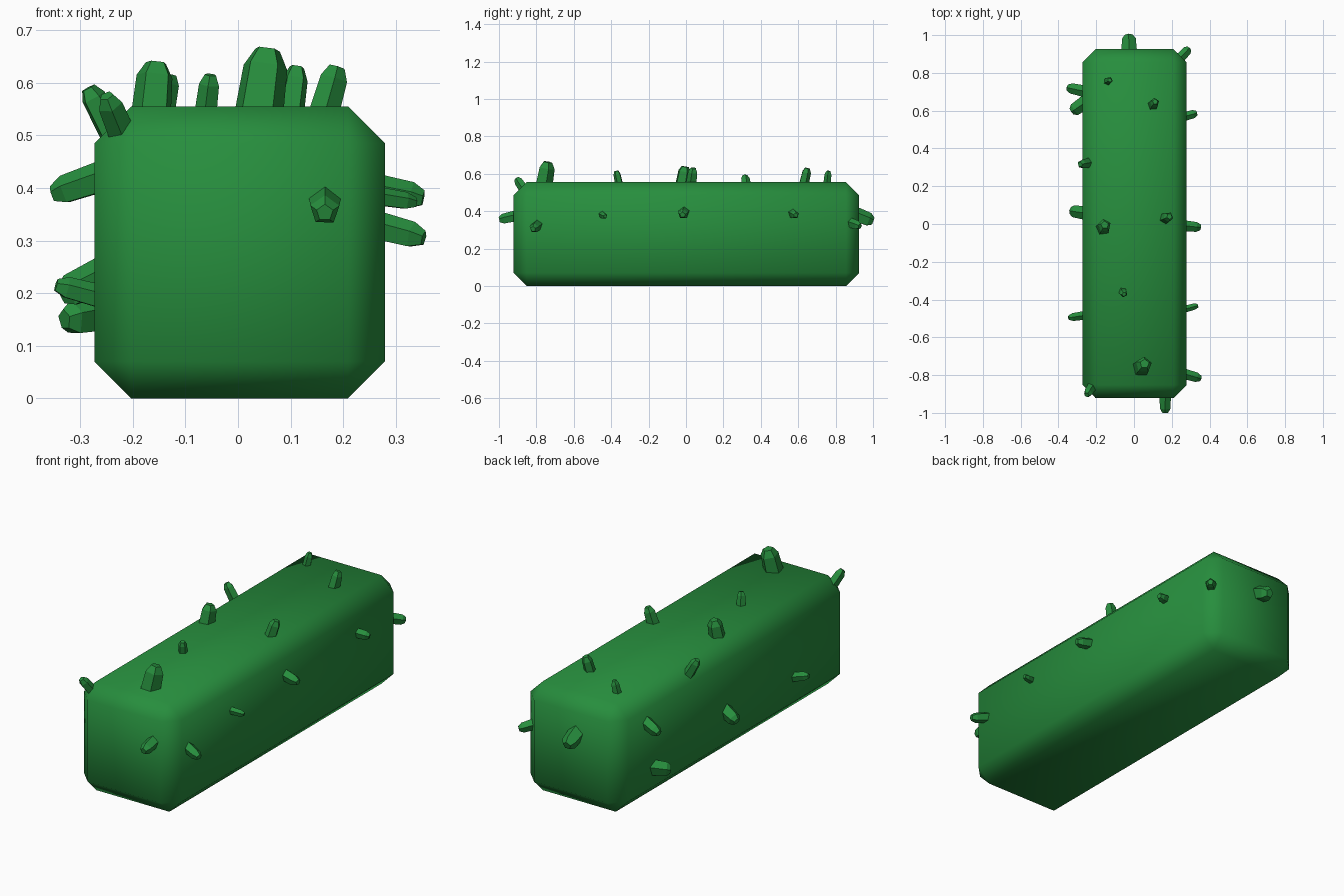
import bpy, bmesh, math
from mathutils import Vector

if "Cube" in bpy.data.objects:
    bpy.data.objects.remove(bpy.data.objects["Cube"])

green = bpy.data.materials.new("hedge green")
green.diffuse_color = (0.02, 0.27, 0.047, 1)
green.use_nodes = True
green.node_tree.nodes["Principled BSDF"].inputs["Base Color"].default_value = green.diffuse_color


def finish(bm, name, smooth):
    bmesh.ops.recalc_face_normals(bm, faces=bm.faces)
    for f in bm.faces:
        f.smooth = smooth
    me = bpy.data.meshes.new(name)
    bm.to_mesh(me)
    bm.free()
    me.materials.append(green)
    ob = bpy.data.objects.new(name, me)
    bpy.context.collection.objects.link(ob)
    return ob


# Hedge body: long chamfered block, softly shaded
bm = bmesh.new()
bmesh.ops.create_cube(bm, size=1)
for v in bm.verts:
    v.co = Vector((v.co.x * 0.552 + 0.003, v.co.y * 1.848 + 0.002, (v.co.z + 0.5) * 0.555))
bmesh.ops.bevel(bm, geom=bm.edges[:], offset=0.07, segments=1, affect='EDGES')
finish(bm, "hedge_body", True)


# Leaf stub: five-sided tapered prism with a chamfered tip
def leaf(name, base, tip, r):
    base, tip = Vector(base), Vector(tip)
    axis = tip - base
    rot = axis.to_track_quat('Z', 'Y')
    start = base - axis.normalized() * 0.03
    bm = bmesh.new()
    rings = []
    for p, k in ((start, 1.0), (base.lerp(tip, 0.72), 0.88), (tip, 0.5)):
        rings.append([bm.verts.new(p + rot @ Vector((
            math.cos(a * math.tau / 5 + 0.3) * r * k,
            math.sin(a * math.tau / 5 + 0.3) * r * k, 0))) for a in range(5)])
    for lo, hi in zip(rings, rings[1:]):
        for i in range(5):
            j = (i + 1) % 5
            bm.faces.new((lo[i], lo[j], hi[j], hi[i]))
    bm.faces.new(rings[0])
    bm.faces.new(rings[-1])
    finish(bm, name, False)


# Leaves on top: base x, y, tip x, y, z, radius
top = [(-0.14, 0.755, -0.128, 0.762, 0.615, 0.022),
       (0.10, 0.63, 0.112, 0.648, 0.63, 0.029),
       (0.165, 0.03, 0.188, 0.04, 0.63, 0.031),
       (-0.163, -0.02, -0.155, -0.005, 0.638, 0.041),
       (-0.06, -0.358, -0.052, -0.372, 0.615, 0.023),
       (0.04, -0.76, 0.056, -0.74, 0.663, 0.05)]
for i, (bx, by, tx, ty, tz, r) in enumerate(top):
    leaf(f"top_leaf_{i}", (bx, by, 0.55), (tx, ty, tz), r)

# Leaves on the long sides: sign, base y, z, tip x, y, z, radius
sides = [(1, -0.795, 0.325, 0.353, -0.818, 0.304, 0.03),
         (1, -0.45, 0.382, 0.338, -0.432, 0.372, 0.02),
         (1, -0.01, 0.395, 0.352, -0.018, 0.38, 0.031),
         (1, 0.57, 0.388, 0.332, 0.587, 0.378, 0.026),
         (-1, 0.705, 0.415, -0.352, 0.722, 0.388, 0.033),
         (-1, 0.635, 0.16, -0.33, 0.595, 0.15, 0.04),
         (-1, 0.06, 0.225, -0.335, 0.07, 0.195, 0.038),
         (-1, -0.485, 0.195, -0.346, -0.496, 0.215, 0.025)]
for i, (s, by, bz, tx, ty, tz, r) in enumerate(sides):
    leaf(f"side_leaf_{i}", (s * 0.272, by, bz), (tx, ty, tz), r)

# Leaves on the ends and corners
leaf("front_leaf", (0.165, -0.92, 0.37), (0.165, -0.998, 0.353), 0.033)
leaf("back_leaf", (-0.025, 0.92, 0.375), (-0.028, 1.0, 0.345), 0.044)
leaf("back_corner_leaf", (0.25, 0.885, 0.335), (0.292, 0.93, 0.32), 0.029)
leaf("front_corner_leaf", (-0.225, -0.865, 0.515), (-0.25, -0.905, 0.575), 0.028)
leaf("left_edge_leaf", (-0.25, 0.322, 0.525), (-0.285, 0.315, 0.59), 0.028)
